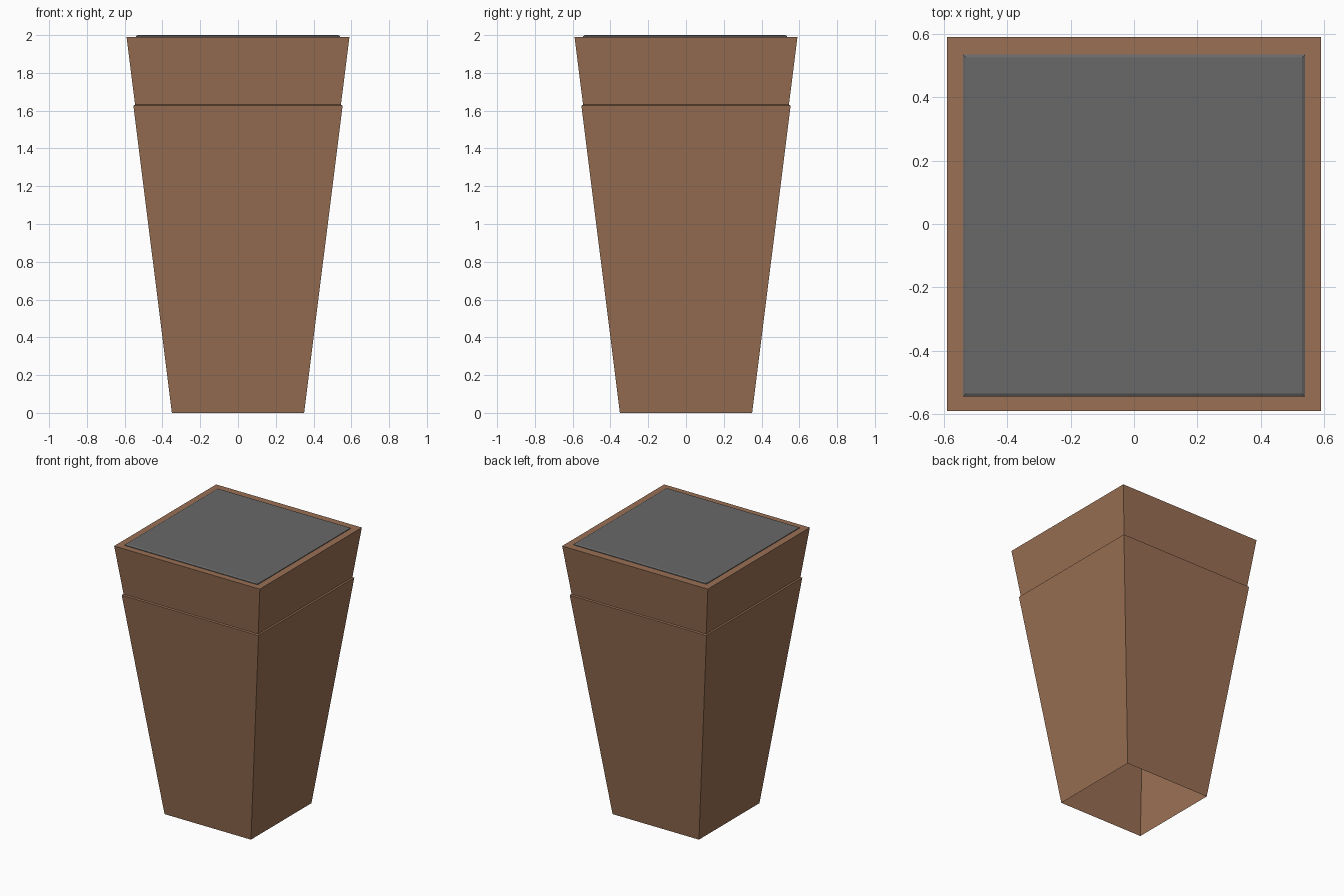
import bpy, bmesh

if "Cube" in bpy.data.objects:
    bpy.data.objects.remove(bpy.data.objects["Cube"])

def material(name, rgb):
    m = bpy.data.materials.new(name)
    m.diffuse_color = (*rgb, 1)
    m.use_nodes = True
    m.node_tree.nodes["Principled BSDF"].inputs["Base Color"].default_value = m.diffuse_color
    return m

def square_loft(name, profile, mat, y=0.0, cap_bottom=False):
    """Loft square rings through (half_width, z) pairs and cap the top."""
    bm = bmesh.new()
    rings = [[bm.verts.new((sx * h, sy * h + y, z))
              for sx, sy in ((-1, -1), (1, -1), (1, 1), (-1, 1))]
             for h, z in profile]
    for a, b in zip(rings, rings[1:]):
        for i in range(4):
            j = (i + 1) % 4
            bm.faces.new((a[i], a[j], b[j], b[i]))
    bm.faces.new(rings[-1])
    if cap_bottom:
        bm.faces.new(rings[0][::-1])
    mesh = bpy.data.meshes.new(name)
    bm.to_mesh(mesh)
    bm.free()
    mesh.materials.append(mat)
    ob = bpy.data.objects.new(name, mesh)
    bpy.context.collection.objects.link(ob)
    return ob

brown = material("brown", (0.32, 0.162, 0.089))
grey = material("dark_grey", (0.14, 0.14, 0.14))

# Thin tapered shell, open underneath, with a small step below the top band
square_loft("tapered_body",
            [(0.35, 0), (0.554, 1.627), (0.545, 1.632), (0.59, 1.99)], brown)

# Shallow bevelled panel resting on the top
square_loft("top_panel", [(0.539, 1.989), (0.539, 1.995), (0.53, 2.0)],
            grey, y=-0.005)
